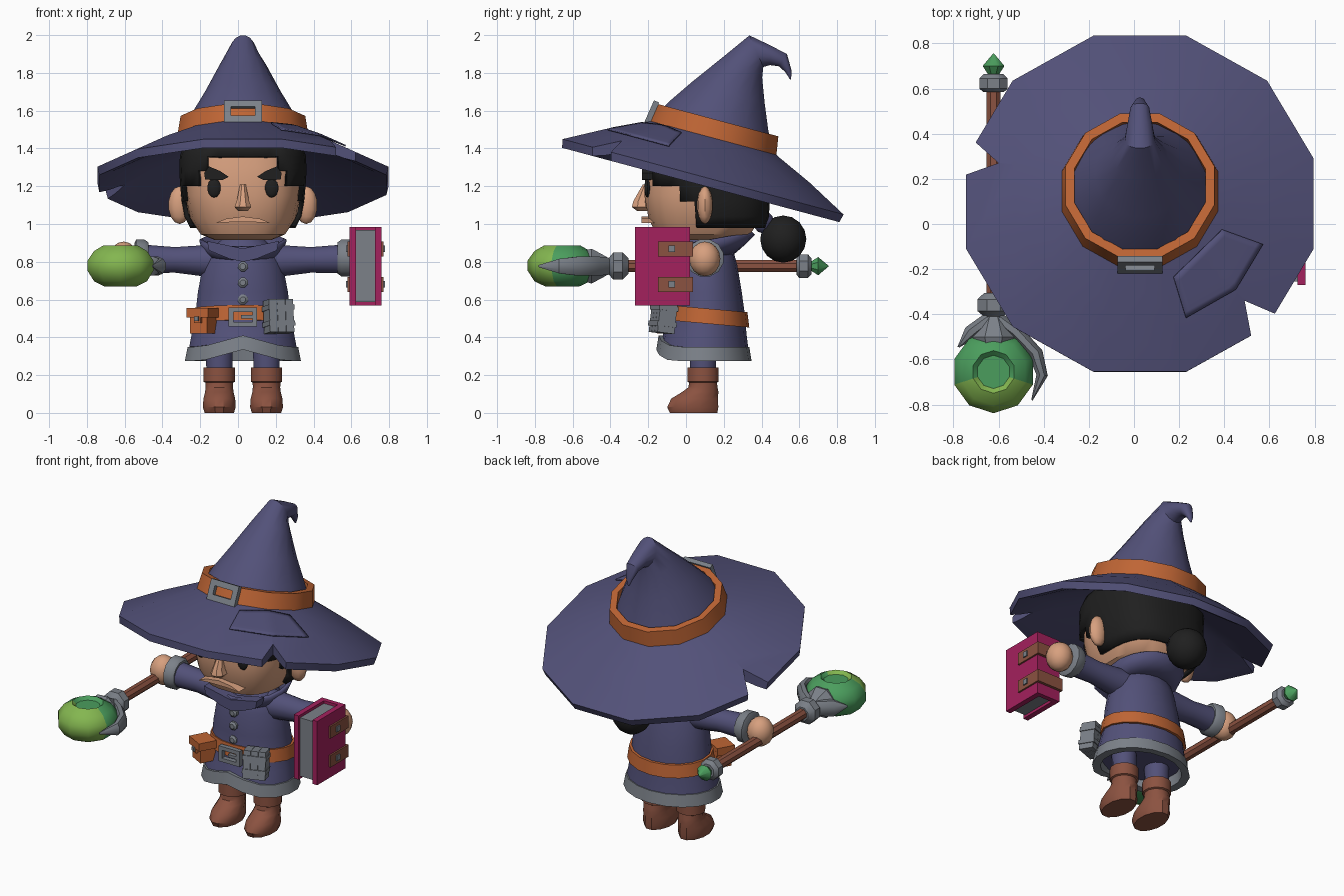
import bpy, bmesh, math
from mathutils import Vector as V, Matrix as M
from mathutils.bvhtree import BVHTree

if "Cube" in bpy.data.objects:
    bpy.data.objects.remove(bpy.data.objects["Cube"])

CX = 0.026  # the body's centre line
MADE = []


def material(name, *rgb):
    m = bpy.data.materials.new(name)
    m.use_nodes = True
    m.diffuse_color = (*rgb, 1)
    m.node_tree.nodes["Principled BSDF"].inputs["Base Color"].default_value = (*rgb, 1)
    return m


BLUE = material("dusk blue", .085, .082, .19)
ORANGE = material("orange leather", .52, .13, .035)
SKIN = material("skin", .68, .35, .21)
BLACK = material("black hair", .014, .014, .014)
BROWN = material("brown leather", .26, .085, .052)
GREY = material("grey metal", .2, .22, .25)
PINK = material("magenta cover", .37, .015, .11)
LIME = material("lime glass", .23, .47, .08)
GREEN = material("green glass", .07, .34, .11)


def finish(name, bm, *mats, rule=None):
    bmesh.ops.recalc_face_normals(bm, faces=bm.faces)
    if rule:
        for f in bm.faces:
            f.material_index = rule(f.calc_center_median())
    me = bpy.data.meshes.new(name)
    bm.to_mesh(me)
    bm.free()
    for m in mats:
        me.materials.append(m)
    o = bpy.data.objects.new(name, me)
    bpy.context.collection.objects.link(o)
    MADE.append(o)
    return o


def ring(c, u, v, n=16, p=2):
    """Points round a (super)ellipse with half axes u and v."""
    out = []
    for i in range(n):
        a = (i + .5) * math.tau / n
        s, t = (math.copysign(abs(k) ** (2 / p), k) for k in (math.cos(a), math.sin(a)))
        out.append(V(c) + V(u) * s + V(v) * t)
    return out


def loft(name, rings, *mats, cap=True, closed=False, rule=None, keep=None):
    bm = bmesh.new()
    rows = [[bm.verts.new(p) for p in r] for r in rings]
    n = len(rows[0])
    for a, b in zip(rows, rows[1:] + (rows[:1] if closed else [])):
        for i in range(n):
            j = (i + 1) % n
            bm.faces.new((a[i], a[j], b[j], b[i]))
    if cap and not closed:
        bm.faces.new(rows[0])
        bm.faces.new(rows[-1])
    if keep:
        gone = [f for f in bm.faces if not keep(f.calc_center_median())]
        bmesh.ops.delete(bm, geom=gone, context='FACES')
    return finish(name, bm, *mats, rule=rule)


def stack(rows, x=CX, n=16, p=2, slope=0):
    """Level rings from rows of z, half width, half depth, centre y."""
    return [ring((x, cy, z), (rx, 0, 0), (0, ry, slope * ry), n, p) for z, rx, ry, cy in rows]


def lathe(rows, mat, n=12):
    """Rings about local z from rows of apothem, height."""
    k = 1 / math.cos(math.pi / n)
    return [[mat @ q for q in ring((0, 0, h), (r * k, 0, 0), (0, r * k, 0), n)] for r, h in rows]


def boxes(name, parts, mat, place=M()):
    bm = bmesh.new()
    for c, s in parts:
        bmesh.ops.create_cube(bm, size=1, matrix=place @ M.Translation(c) @ M.Diagonal((*s, 1)))
    return finish(name, bm, mat)


def ball(name, c, s, mat, n=14):
    bm = bmesh.new()
    bmesh.ops.create_uvsphere(bm, u_segments=n, v_segments=n // 2 + 1, radius=1,
                              matrix=M.Translation(c) @ M.Diagonal((*s, 1)))
    return finish(name, bm, mat)


def prism(name, pts, a, b, mat, upright=True):
    """Outline pushed from a to b along y, or along z when not upright."""
    put = (lambda q, d: (q[0], d, q[1])) if upright else (lambda q, d: (q[0], q[1], d))
    return loft(name, [[put(q, d) for q in pts] for d in (a, b)], mat)


def frame(name, w, h, t, depth, place):
    side, top = (w - t) / 2, (h - t) / 2
    boxes(name, [((s * side, 0, 0), (t, depth, h)) for s in (-1, 1)] +
          [((0, 0, s * top), (w, depth, t)) for s in (-1, 1)], GREY, place)


def modify(o, kind, **settings):
    m = o.modifiers.new(kind.title(), kind)
    for k, v in settings.items():
        setattr(m, k, v)


# Robe, hem, belt and collar
loft("robe", stack([(.34, .29, .235, .095), (.42, .275, .22, .1), (.52, .255, .2, .112),
                    (.64, .242, .19, .105), (.78, .215, .172, .1), (.86, .18, .15, .1),
                    (.93, .1, .1, .1)], n=18), BLUE)
hem = stack([(.275, .312, .252, .095), (.35, .297, .24, .095),
             (.35, .25, .2, .095), (.275, .26, .21, .095)], n=18)
for p in (p for r in hem for p in r if p.y < 0):
    p.z += .06 * max(0, 1 - abs(p.x - CX) / .22)
loft("hem", hem, GREY, closed=True)
loft("belt", stack([(.472, .277, .22, .115), (.552, .265, .21, .115)], n=18, slope=-.09), ORANGE)
collar = loft("collar", stack([(.83, .17, .14, .1), (.875, .2, .18, .12), (.92, .215, .22, .13)],
                              n=18, slope=.17), BLUE, cap=False)
modify(collar, 'SOLIDIFY', thickness=.02)
for s in (-1, 1):
    prism("lapel", [(CX + s * x, z) for x, z in [(.0, .87), (.0, .8), (.07, .815), (.18, .86), (.19, .91)]],
          -.115, -.04, BLUE)
for z in (.6, .69, .775):
    loft("button", [ring((CX, y, z), (r, 0, 0), (0, 0, r), 8)
                    for y, r in [(-.05, .028), (-.09, .028), (-.1, .016)]], GREY)

# Belt buckle and pouches
buckle = M.Translation((CX, -.115, .508))
frame("belt_buckle", .15, .1, .024, .03, buckle)
boxes("buckle_pin", [((.02, 0, 0), (.06, .024, .018))], GREY, buckle)
pouch = M.Translation((-.185, -.085, .49)) @ M.Rotation(-.5, 4, 'Z')
boxes("belt_pouch", [((0, 0, -.015), (.105, .1, .11)), ((0, -.008, .04), (.13, .115, .05)),
                     ((0, -.05, .01), (.04, .03, .05))], ORANGE, pouch)
boxes("pouch_stud", [((0, -.068, .008), (.024, .015, .024))], GREY, pouch)
case = M.Translation((.215, -.12, .51)) @ M.Rotation(.35, 4, 'Z') @ M.Rotation(-.12, 4, 'X')
boxes("belt_case", [((x, 0, 0), (.044, .095, .175)) for x in (-.046, 0, .046)] +
      [((0, 0, z), (.145, .108, .026)) for z in (-.04, .045)], GREY, case)

# Legs, boots, arms and hands, one per side
for s, side in ((-1, "right"), (1, "left")):
    lx = CX + s * .125
    loft(side + "_leg", stack([(.2, .07, .07, .09), (.36, .075, .075, .09)], lx, 12), BLUE)
    loft(side + "_boot", stack([(0, .08, .13, .04), (.03, .09, .14, .036), (.075, .087, .128, .045),
                                (.11, .078, .1, .075), (.135, .075, .08, .09), (.16, .076, .076, .09),
                                (.165, .086, .086, .09), (.24, .086, .086, .09)], lx, 12), BROWN)

    def limb(rows, z=0):
        return [ring((CX + s * d, .1, h), (0, r, 0), (0, 0, r), 12) for d, h, r in rows]
    loft(side + "_arm", limb([(.1, .805, .09), (.2, .805, .086), (.36, .81, .07), (.52, .815, .078)]), BLUE)
    loft(side + "_cuff", limb([(.5, .82, .085), (.52, .82, .1), (.565, .82, .102), (.575, .82, .08)]), GREY)
    ball(side + "_hand", (CX + s * .632, .1, .815), (.08, .082, .092), SKIN)
    ball(side + "_ear", (CX + s * .335, .1, 1.1), (.06, .042, .1), SKIN, 12)
    # Eyes and brows
    ball(side + "_eye", (CX + s * .152, -.205, 1.19), (.037, .016, .05), BLACK, 12)
    prism(side + "_brow", [(CX + s * x, z) for x, z in
                           [(.075, 1.25), (.11, 1.232), (.2, 1.235), (.205, 1.27), (.18, 1.305), (.12, 1.28)]],
          -.232, -.17, BLACK)

# Head, hair and bun
loft("head", stack([(.915, .15, .17, .08), (.945, .225, .25, .09), (1.03, .28, .3, .1), (1.15, .305, .322, .1),
                    (1.3, .31, .315, .1), (1.45, .28, .28, .1)], n=24, p=2.7), SKIN)
loft("nose", stack([(1.21, .016, .02, -.21), (1.12, .036, .048, -.235), (1.09, .048, .056, -.235),
                    (1.068, .026, .03, -.23)], n=8), SKIN)
prism("lip", [(CX + x, z) for x, z in [(-.145, 1.005), (-.09, 1.028), (0, 1.04), (.09, 1.028), (.145, 1.005),
                                       (.06, 1.01), (-.06, 1.01)]], -.235, -.1, SKIN)
hair = loft("hair", stack([(.98, .28, .31, .11), (1.04, .31, .33, .11), (1.12, .325, .34, .105),
                           (1.2, .333, .335, .1), (1.28, .338, .335, .1), (1.36, .335, .335, .1),
                           (1.45, .3, .3, .1)], n=32, p=2.7), BLACK, cap=False,
            keep=lambda c: c.y > .1 or (c.z > 1.16 and c.y > -.06)
            or (c.z > 1.2 and abs(c.x - CX) > .26 - (c.z - 1.2) * .4) or c.z > 1.38)
modify(hair, 'SOLIDIFY', thickness=.025)
ball("bun_tie", (CX, .41, 1.01), (.065, .055, .06), BLUE, 10)
ball("bun", (CX, .515, .92), (.12, .122, .125), BLACK, 14)

# Hat brim with two torn notches
HAT = M.Translation((CX, .09, 1.25)) @ M.Rotation(math.radians(-15), 4, 'X')
brim = loft("hat_brim", lathe([(.28, .245), (.36, .205), (.55, .118), (.77, 0), (.76, -.045), (.7, -.025),
                               (.48, .075), (.28, .16)], HAT), BLUE, closed=True)
for tear in ([(.49, -.34), (.77, -.46), (.55, -.66)], [(-.6, .27), (-.88, .17), (-.85, .495)]):
    cutter = prism("notch_cutter", tear, .8, 1.8, BLUE, upright=False)
    cutter.hide_render = True
    modify(brim, 'BOOLEAN', operation='DIFFERENCE', object=cutter, solver='EXACT')
    bpy.context.view_layer.objects.active = brim
    bpy.ops.object.modifier_apply(modifier="Boolean")
    MADE.remove(cutter)
    bpy.data.objects.remove(cutter)

# Sewn patch laid on the brim
bm = bmesh.new()
bm.faces.new([bm.verts.new((x, y, 3)) for x, y in
              [(.39, -.025), (.57, -.09), (.45, -.29), (.23, -.415), (.175, -.235)]])
bmesh.ops.triangulate(bm, faces=bm.faces)
bmesh.ops.subdivide_edges(bm, edges=bm.edges, cuts=7, use_grid_fill=True)
surface = BVHTree.FromPolygons([v.co for v in brim.data.vertices], [p.vertices for p in brim.data.polygons])
for v in bm.verts:
    hit = surface.ray_cast(v.co, V((0, 0, -1)))[0]
    v.co.z = hit.z + .009 if hit else 1.4
modify(finish("hat_patch", bm, BLUE), 'SOLIDIFY', thickness=.009, offset=0)

# Hat crown: front and back points of each ring with its half width, then band and buckle
crown = []
for fy, fz, by, bz, rx in [(-.16, 1.58, .455, 1.43, .305), (-.1, 1.645, .44, 1.5, .275), (.03, 1.755, .42, 1.64, .2),
                           (.2, 1.89, .405, 1.775, .125), (.335, 2.0, .41, 1.83, .068), (.45, 1.945, .445, 1.84, .055),
                           (.535, 1.9, .49, 1.835, .042), (.56, 1.81, .525, 1.805, .022), (.556, 1.765, .55, 1.766, .005)]:
    f, b = V((CX, fy, fz)), V((CX, by, bz))
    crown.append(ring((f + b) / 2, (rx, 0, 0), (b - f) / 2, 16))
loft("hat_crown", crown, BLUE)
loft("hat_band", lathe([(.29, .19), (.348, .195), (.33, .31), (.29, .31)], HAT), ORANGE, closed=True)
frame("hat_buckle", .2, .125, .036, .03, HAT @ M.Translation((0, -.35, .26)) @ M.Rotation(-.155, 4, 'X'))

# Book with spine, pages and clasps
boxes("book_cover", [((x, -.125, .777), (.035, .29, .415)) for x in (.608, .742)] +
      [((.675, .005, .777), (.15, .03, .415))], PINK)
boxes("book_pages", [((.675, -.13, .777), (.1, .25, .38))], GREY)
for z in (.68, .868):
    boxes("book_strap", [((.675, -.055, z), (.19, .185, .078))], BROWN)
    boxes("strap_stud", [((.675, -.075, z), (.206, .034, .034))], GREY)

# Staff with collars, gem, glass orb and claws
SX, SZ = -.622, .777


def along(rows):
    return [ring((SX, y, SZ), (r, 0, 0), (0, 0, r), 8) for y, r in rows]


loft("staff_rod", along([(-.45, .034), (.62, .034)]), BROWN)
loft("front_collar", along([(-.41, .045), (-.385, .078), (-.335, .078), (-.305, .045)]), GREY)
loft("rear_collar", along([(.585, .05), (.6, .068), (.645, .068), (.665, .045)]), GREY)
loft("staff_gem", along([(.65, .018), (.7, .052), (.755, .002)]), GREEN)
loft("orb_cup", along([(-.4, .04), (-.44, .065), (-.5, .1), (-.53, .09)]), GREY)
loft("orb", lathe([(.085, -.108), (.14, -.08), (.174, -.025), (.174, .03), (.14, .08), (.09, .11),
                   (.07, .09)], M.Translation((SX, -.655, SZ)), 10), GREEN, LIME,
     rule=lambda c: int(c.y < -.68))
for s, count in ((1, 5), (-1, 3)):
    path = [(.02, -.42, .05), (.1, -.48, .055), (.185, -.57, .055), (.215, -.67, .042), (.17, -.78, .006)]
    if s < 0:
        path = path[:2] + [(.155, -.545, .008)]
    turn = [(.6, .8), (.75, .65), (.95, .3), (1, -.1), (.8, -.5)]
    loft("orb_claw", [ring((SX + s * d, y, SZ), (s * a * r * .65, b * r * .65, 0), (0, 0, r), 8)
                      for (d, y, r), (a, b) in zip(path, turn)], GREY)

# Smooth rounded parts, keep hard edges sharp
bpy.ops.object.select_all(action='DESELECT')
for o in MADE:
    o.select_set(True)
bpy.context.view_layer.objects.active = MADE[0]
bpy.ops.object.shade_smooth_by_angle(angle=math.radians(35))
